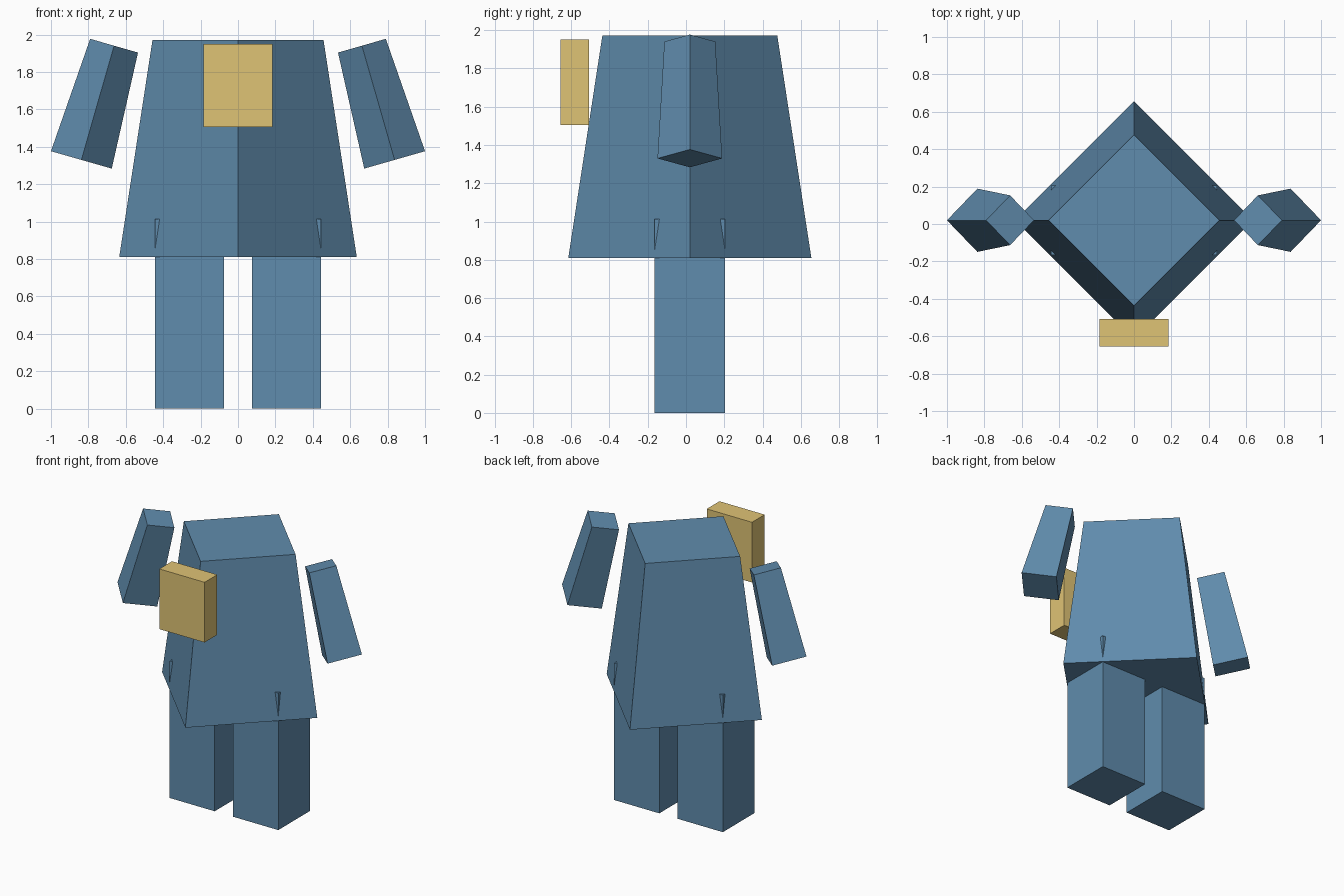
import bpy
import math

if "Cube" in bpy.data.objects:
    bpy.data.objects.remove(bpy.data.objects["Cube"])

CY = 0.02  # depth centre of the figure


def material(name, rgb):
    m = bpy.data.materials.new(name)
    m.diffuse_color = (*rgb, 1.0)
    m.use_nodes = True
    m.node_tree.nodes["Principled BSDF"].inputs["Base Color"].default_value = m.diffuse_color
    return m


blue = material("denim blue", (0.117, 0.262, 0.418))
gold = material("sand gold", (0.737, 0.546, 0.178))


def finish(name, mat):
    ob = bpy.context.object
    ob.name = name
    ob.data.materials.append(mat)
    return ob


def box(name, lo, hi, mat):
    mid = [(a + b) / 2 for a, b in zip(lo, hi)]
    bpy.ops.mesh.primitive_cube_add(size=1, location=mid)
    finish(name, mat).scale = [b - a for a, b in zip(lo, hi)]


def taper(name, r_bottom, r_top, height, centre, tilt=0.0):
    """Four-sided tapered block with its corners on the x and y axes."""
    bpy.ops.mesh.primitive_cone_add(vertices=4, radius1=r_bottom, radius2=r_top,
                                    depth=height, location=centre,
                                    rotation=(0, tilt, 0))
    return finish(name, blue)


# Torso: diamond-plan block, wider at the hem
taper("torso", 0.635, 0.457, 1.162, (0, CY, 1.391))

# Arms (flared towards the hand) and square legs on both sides
for side, label in ((-1, "left"), (1, "right")):
    taper(label + "_arm", 0.169, 0.133, 0.635, (side * 0.75, CY, 1.635),
          -side * math.radians(16))
    x0, x1 = sorted((side * 0.075, side * 0.445))
    box(label + "_leg", (x0, CY - 0.185, 0), (x1, CY + 0.185, 1.013), blue)

# Chest block floating at the front
box("chest_block", (-0.185, -0.655, 1.505), (0.185, -0.507, 1.95), gold)
